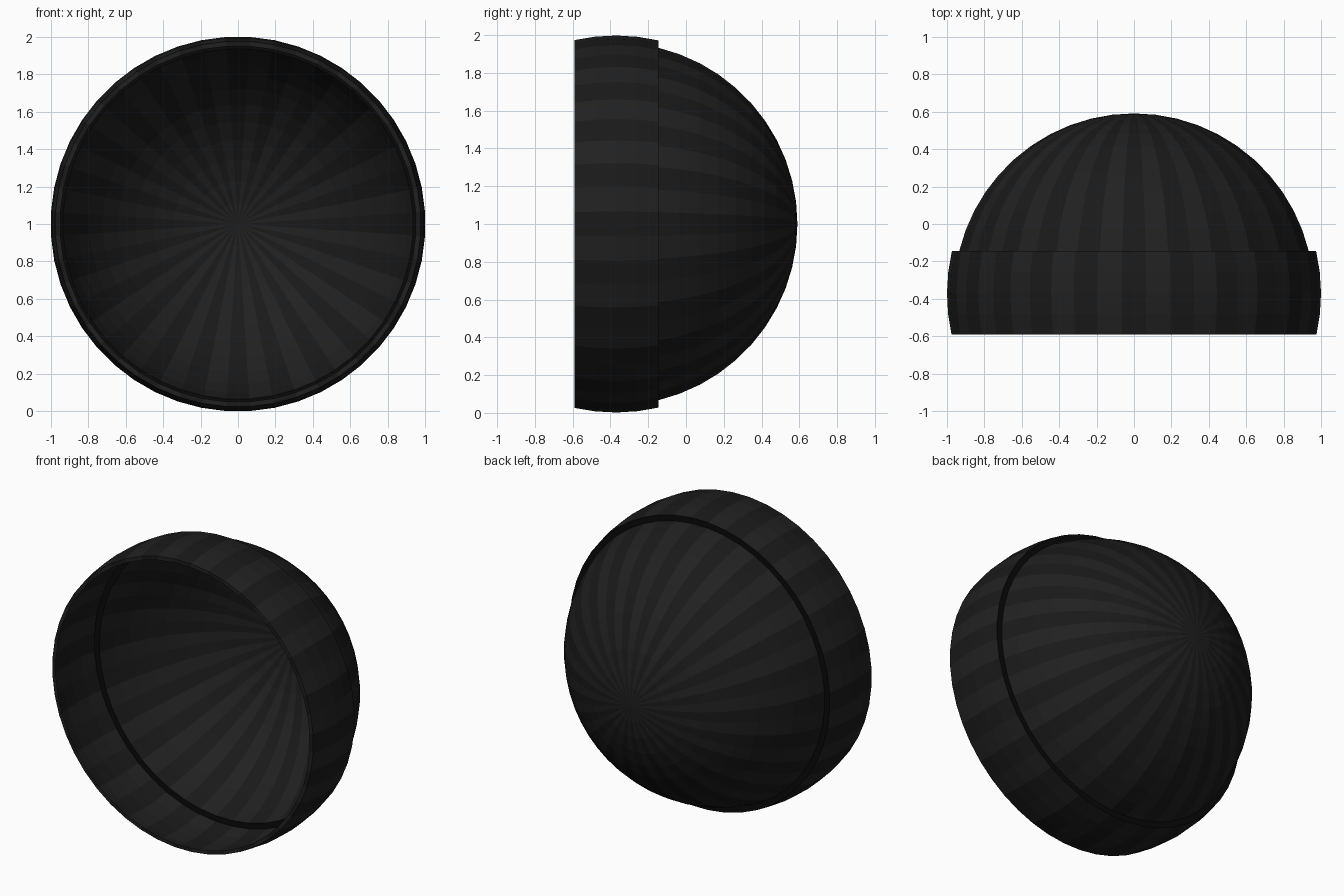
import bpy
import bmesh
from math import sin, cos, pi, acos, radians

if "Cube" in bpy.data.objects:
    bpy.data.objects.remove(bpy.data.objects["Cube"])

SEG = 48          # one face column per knitted stripe
CY = -0.372       # common sphere centre along y
CZ = 1.0


def material(name, v):
    m = bpy.data.materials.new(name)
    m.diffuse_color = (v, v, v, 1)
    m.use_nodes = True
    m.node_tree.nodes["Principled BSDF"].inputs["Base Color"].default_value = m.diffuse_color
    return m


light = material("rib_light", 0.0150)
dark = material("rib_dark", 0.0100)
black = material("seam_black", 0.0025)


def revolve(name, profile, mats, stripes=True):
    """Spin (radius, y) points round the y axis, colouring alternate columns."""
    bm = bmesh.new()
    rings = []
    for r, y in profile:
        if r < 1e-4:
            rings.append([bm.verts.new((0, y, CZ))] * SEG)
            continue
        ring = []
        for i in range(SEG):
            a = 2 * pi * (i + 0.5) / SEG
            ring.append(bm.verts.new((r * cos(a), y, CZ + r * sin(a))))
        rings.append(ring)
    for p, q in zip(rings, rings[1:]):
        for i in range(SEG):
            j = (i + 1) % SEG
            quad = list(dict.fromkeys((p[i], p[j], q[j], q[i])))
            f = bm.faces.new(quad)
            f.material_index = i % 2 if stripes else 0
    bmesh.ops.recalc_face_normals(bm, faces=bm.faces)
    # face outwards
    probe = max(bm.faces, key=lambda f: f.calc_center_median().x)
    if probe.normal.x < 0:
        bmesh.ops.reverse_faces(bm, faces=bm.faces)
    me = bpy.data.meshes.new(name)
    bm.to_mesh(me)
    bm.free()
    for m in mats:
        me.materials.append(m)
    ob = bpy.data.objects.new(name, me)
    bpy.context.collection.objects.link(ob)
    return ob


# Dome: spherical cap, open towards the front
R = 0.962
end = acos((-0.145 - CY) / R)
dome = [(R * sin(end * k / 11), CY + R * cos(end * k / 11)) for k in range(12)]
revolve("hat_dome", dome, [light, dark])

# Cuff: slightly bulged band with a narrow lip turned in at the opening
a0, a1 = acos(-0.145 - CY), acos(-0.59 - CY)
cuff = []
for k in range(5):
    a = a0 + (a1 - a0) * k / 4
    cuff.append((sin(a), CY + cos(a)))
cuff.append((0.95, -0.59))
revolve("folded_cuff", cuff, [light, dark])

# Seam: dark step between the dome and the cuff
revolve("cuff_seam", [(dome[-1][0], -0.145), (cuff[0][0], -0.145)], [black], False)
